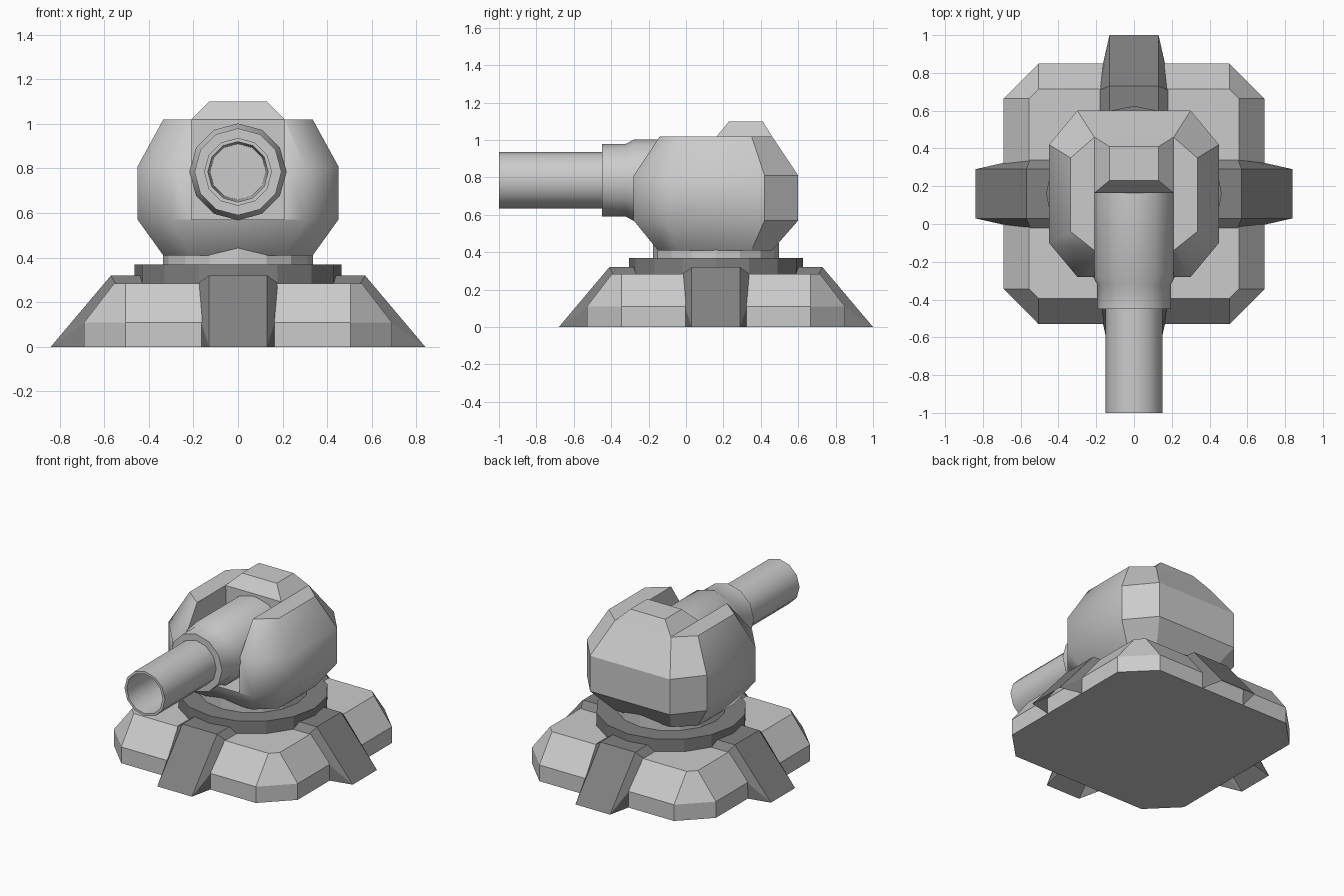
import bpy, bmesh
from math import sin, cos, pi, radians

if "Cube" in bpy.data.objects:
    bpy.data.objects.remove(bpy.data.objects["Cube"])

CY = 0.16      # centre of the base along y
BZ = 0.785     # height of the barrel axis

dark = bpy.data.materials.new("dark_grey")
dark.diffuse_color = (0.22, 0.22, 0.22, 1)
dark.use_nodes = True
dark.node_tree.nodes["Principled BSDF"].inputs["Base Color"].default_value = dark.diffuse_color


def loft(name, loops, cap_start=True, cap_end=True, closed=True, mat=None):
    """Skin a series of equal-length point loops."""
    bm = bmesh.new()
    rows = [[bm.verts.new(p) for p in loop] for loop in loops]
    n = len(rows[0])
    for a, b in zip(rows, rows[1:]):
        for i in range(n if closed else n - 1):
            j = (i + 1) % n
            bm.faces.new((a[i], a[j], b[j], b[i]))
    if cap_start:
        bm.faces.new(rows[0][::-1])
    if cap_end:
        bm.faces.new(rows[-1])
    bmesh.ops.recalc_face_normals(bm, faces=bm.faces)
    mesh = bpy.data.meshes.new(name)
    bm.to_mesh(mesh)
    bm.free()
    obj = bpy.data.objects.new(name, mesh)
    bpy.context.collection.objects.link(obj)
    if mat:
        mesh.materials.append(mat)
    return obj


def octagon(x, cx, y0, cy0, y1, cy1, z):
    """Chamfered rectangle: half width x (cx at the ends), y0..y1 (cy0..cy1 at the sides)."""
    right = [(cx, y0, z), (x, cy0, z), (x, cy1, z), (cx, y1, z)]
    return right + [(-px, py, pz) for px, py, pz in reversed(right)]


def ring(r, z, n=16):
    return [(r * cos(2 * pi * i / n), CY + r * sin(2 * pi * i / n), z) for i in range(n)]


def barrel_ring(r, y, n=12):
    return [(r * cos(2 * pi * i / n), y, BZ + r * sin(2 * pi * i / n)) for i in range(n)]


def smooth(obj, angle):
    bpy.ops.object.select_all(action='DESELECT')
    obj.select_set(True)
    bpy.context.view_layer.objects.active = obj
    bpy.ops.object.shade_smooth_by_angle(angle=radians(angle))


# Base slab with sloped rim
def slab(x, cx, z):
    return octagon(x, cx, CY - x, CY - cx, CY + x, CY + cx, z)


loft("base_slab", [slab(0.69, 0.505, 0), slab(0.69, 0.505, 0.11), slab(0.555, 0.505, 0.285)])

# Four braces with flared flanks, open underneath
outer = [(0.84, 0.0), (0.84, 0.0), (0.57, 0.32), (0.43, 0.32)]
inner = [(0.68, 0.0), (0.685, 0.11), (0.55, 0.285), (0.42, 0.285)]
for k in range(4):
    c, s = cos(k * pi / 2), sin(k * pi / 2)
    loops = []
    for (ro, zo), (ri, zi), w in zip(outer, inner, (0.165, 0.165, 0.18, 0.18)):
        section = [(ri, -w, zi), (ro, -0.13, zo), (ro, 0.13, zo), (ri, w, zi)]
        loops.append([(r * c - t * s, CY + r * s + t * c, z) for r, t, z in section])
    leg = loft("brace_leg", loops, False, True, False, dark)
    bm = bmesh.new()
    bm.from_mesh(leg.data)
    bmesh.ops.remove_doubles(bm, verts=bm.verts, dist=1e-4)
    bmesh.ops.recalc_face_normals(bm, faces=bm.faces)
    # keep the open shell facing up and outwards
    if sum(f.normal.z * f.calc_area() for f in bm.faces) < 0:
        bmesh.ops.reverse_faces(bm, faces=bm.faces)
    bm.to_mesh(leg.data)
    bm.free()

# Turntable and neck
loft("turntable", [ring(0.465, 0.27), ring(0.465, 0.37)], mat=dark)
loft("neck", [ring(0.337, 0.36), ring(0.337, 0.45)])

# Turret body: chamfered block with a slot for the barrel
body = loft("turret_body", [
    octagon(0.335, 0.21, -0.15, -0.04, 0.46, 0.35, 0.41),
    octagon(0.45, 0.30, -0.28, -0.10, 0.60, 0.42, 0.57),
    octagon(0.45, 0.30, -0.28, -0.10, 0.60, 0.42, 0.81),
    octagon(0.335, 0.21, -0.14, -0.04, 0.46, 0.35, 1.02)])
cutter = loft("slot_cutter", [
    [(-0.209, -0.5, z), (0.209, -0.5, z), (0.209, 0.17, z), (-0.209, 0.17, z)]
    for z in (0.572, 1.2)])
cut = body.modifiers.new("slot", 'BOOLEAN')
cut.operation = 'DIFFERENCE'
cut.solver = 'EXACT'
cut.object = cutter
bpy.context.view_layer.objects.active = body
bpy.ops.object.modifier_apply(modifier=cut.name)
bpy.data.objects.remove(cutter)
smooth(body, 55)
for p in body.data.polygons:      # rear stays faceted
    if p.center.y > 0.2 or abs(p.normal.z) > 0.9:
        p.use_smooth = False

# Hatch on the roof
def rect(x, y0, y1, z):
    return [(-x, y0, z), (x, y0, z), (x, y1, z), (-x, y1, z)]


loft("roof_hatch", [rect(0.209, 0.165, 0.46, 1.0), rect(0.209, 0.165, 0.46, 1.02),
                    rect(0.13, 0.23, 0.41, 1.10)])

# Barrel with stepped housing and hollow bore
profile = [(0.217, 0.18), (0.217, -0.28), (0.195, -0.32), (0.195, -0.45),
           (0.152, -0.45), (0.152, -1.0), (0.135, -1.0), (0.125, -0.45)]
barrel = loft("barrel", [barrel_ring(r, y) for r, y in profile])
smooth(barrel, 40)
